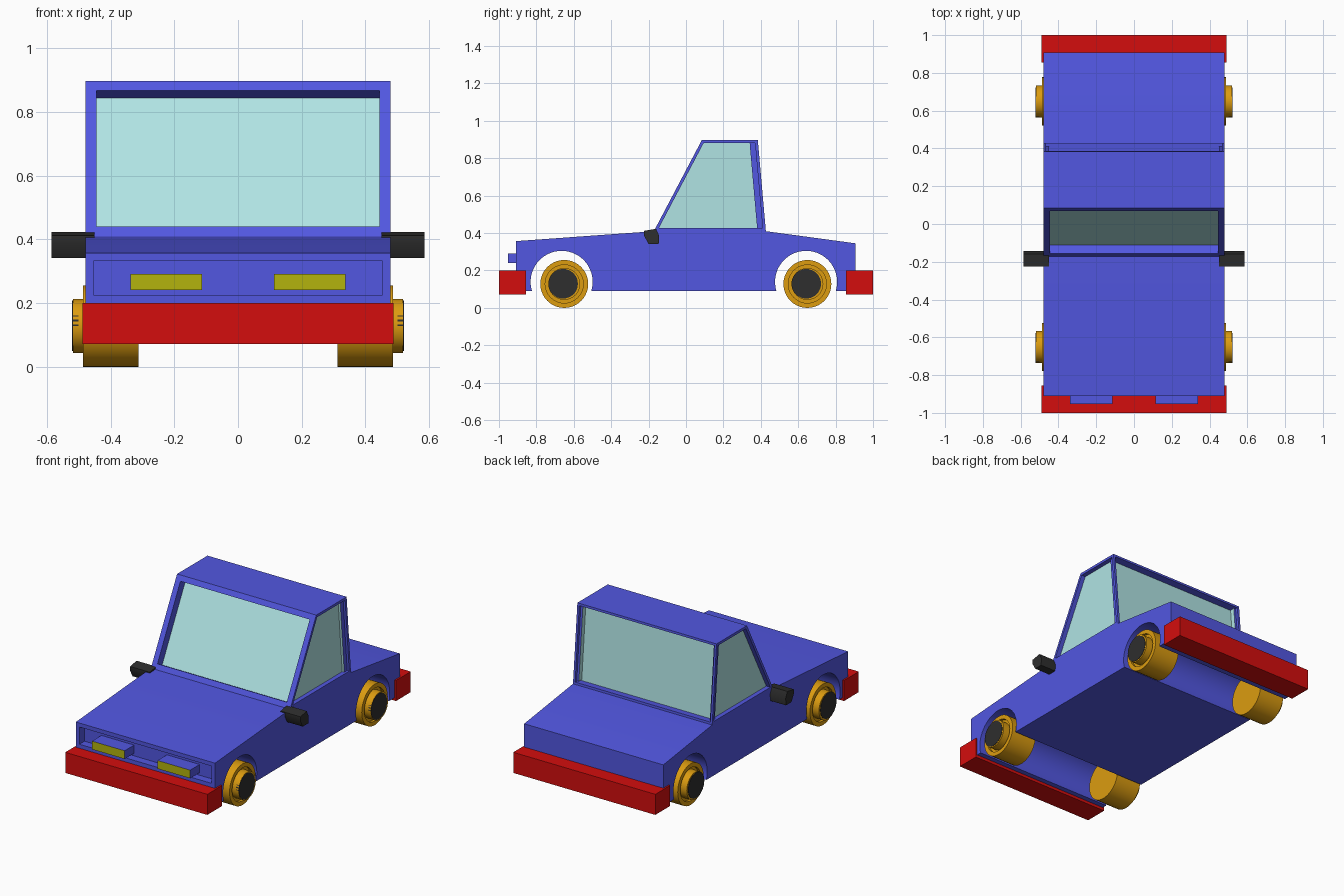
import bpy, bmesh
from math import sin, cos, pi, radians
from mathutils import Vector, Matrix

cube = bpy.data.objects.get("Cube")
if cube:
    bpy.data.objects.remove(cube, do_unlink=True)


def material(name, *srgb):
    color = [((c / 255 + 0.055) / 1.055) ** 2.4 for c in srgb] + [1]
    m = bpy.data.materials.new(name)
    m.use_nodes = True
    m.diffuse_color = color
    m.node_tree.nodes["Principled BSDF"].inputs["Base Color"].default_value = color
    return m


BLUE = material("blue paint", 82, 87, 225)
GLASS = material("pale glass", 176, 228, 228)
RED = material("red bumper", 212, 13, 13)
ORANGE = material("orange wheel", 220, 156, 16)
DARK = material("dark trim", 46, 46, 46)
YELLOW = material("yellow lamp", 180, 180, 13)


def finish(name, bm, mats):
    bmesh.ops.recalc_face_normals(bm, faces=bm.faces)
    mesh = bpy.data.meshes.new(name)
    bm.to_mesh(mesh)
    bm.free()
    for m in mats:
        mesh.materials.append(m)
    obj = bpy.data.objects.new(name, mesh)
    bpy.context.collection.objects.link(obj)
    bpy.ops.object.select_all(action="DESELECT")
    obj.select_set(True)
    bpy.context.view_layer.objects.active = obj
    bpy.ops.object.shade_smooth_by_angle(angle=radians(30))
    return obj


def prism(profile, x0, x1):
    """Extrude a (y, z) profile along x."""
    bm = bmesh.new()
    face = bm.faces.new([bm.verts.new((x0, y, z)) for y, z in profile])
    ext = bmesh.ops.extrude_face_region(bm, geom=[face])["geom"]
    verts = [v for v in ext if isinstance(v, bmesh.types.BMVert)]
    bmesh.ops.translate(bm, verts=verts, vec=(x1 - x0, 0, 0))
    bmesh.ops.recalc_face_normals(bm, faces=bm.faces)
    bm.normal_update()
    return bm


def rect(y0, y1, z0, z1):
    return [(y0, z0), (y1, z0), (y1, z1), (y0, z1)]


def facing(bm, direction):
    """The face that points most nearly in a direction."""
    return max(bm.faces, key=lambda f: f.normal.dot(Vector(direction)))


def recess(bm, face, margin, depth, mat=0):
    bmesh.ops.inset_individual(bm, faces=[face], thickness=margin, use_even_offset=True)
    bmesh.ops.inset_individual(bm, faces=[face], thickness=0, depth=-depth)
    face.material_index = mat


def arch(y, z=0.139, r=0.166, steps=32):
    """Wheel arch points from rear to front."""
    a0 = radians(-17.2)
    angles = [a0 + (pi - 2 * a0) * i / steps for i in range(steps + 1)]
    return [(y + r * cos(a), z + r * sin(a)) for a in angles]


# Lower body with wheel arches and a recessed nose panel
W = 0.479
profile = [(-0.91, 0.09), (-0.91, 0.2), (-0.91, 0.357), (-0.17, 0.41),
           (0.427, 0.41), (0.907, 0.345), (0.907, 0.09)]
profile += arch(0.642) + arch(-0.665)
bm = prism(profile, -W, W)
nose = [f for f in bm.faces if f.normal.y < -0.99 and f.calc_center_median().z > 0.2
        and f.calc_center_median().y < -0.9]
recess(bm, nose[0], 0.025, 0.05)
finish("body", bm, [BLUE])

# Cabin with recessed windows
bm = prism([(-0.172, 0.41), (0.085, 0.898), (0.384, 0.898), (0.427, 0.41)], -W, W)
windows = [(facing(bm, d), margin, depth) for d, margin, depth in (
    ((0, -1, 0), 0.034, 0.052), ((0, 1, 0), 0.014, 0.045),
    ((1, 0, 0), 0.016, 0.028), ((-1, 0, 0), 0.016, 0.028))]
for face, margin, depth in windows:
    recess(bm, face, margin, depth, 1)
finish("cabin", bm, [BLUE, GLASS])

# Bumpers
for name, y0, y1 in (("front_bumper", -1, -0.855), ("rear_bumper", 0.855, 1)):
    finish(name, prism(rect(y0, y1, 0.072, 0.2), -0.489, 0.489), [RED])

# Wheel section as (x, radius), turned about the axle
TIRE = [(0.313, 0), (0.313, 0.128), (0.487, 0.128), (0.487, 0.102), (0.47, 0.102),
        (0.47, 0.085), (0.519, 0.085), (0.519, 0)]


def wheel(name, side, y):
    bm = bmesh.new()
    verts = [bm.verts.new((side * x, y, 0.128 + r)) for x, r in TIRE]
    edges = [bm.edges.new(pair) for pair in zip(verts, verts[1:])]
    bmesh.ops.spin(bm, geom=verts + edges, cent=(0, y, 0.128), axis=(1, 0, 0),
                   angle=2 * pi, steps=40, use_duplicate=False)
    bmesh.ops.remove_doubles(bm, verts=bm.verts, dist=0.0005)
    finish(name, bm, [ORANGE])
    # Dark hub cap
    bm = bmesh.new()
    place = Matrix.Translation((side * 0.511, y - 0.006, 0.129)) @ Matrix.Rotation(pi / 2, 4, "Y")
    bmesh.ops.create_cone(bm, cap_ends=True, segments=32, radius1=0.079, radius2=0.079,
                          depth=0.02, matrix=place)
    finish(name + "_hub_cap", bm, [DARK])


MIRROR = [(-0.224, 0.412), (-0.16, 0.423), (-0.143, 0.385),
          (-0.146, 0.342), (-0.2, 0.342), (-0.224, 0.385)]

for label, s in (("left", 1), ("right", -1)):
    wheel("front_wheel_" + label, s, -0.651)
    wheel("rear_wheel_" + label, s, 0.649)
    # Side mirror
    finish("side_mirror_" + label, prism(MIRROR, s * 0.45, s * 0.586), [DARK])
    # Headlight box with a coloured lens face
    bm = prism(rect(-0.953, -0.855, 0.241, 0.292), s * 0.113, s * 0.338)
    facing(bm, (0, -1, 0)).material_index = 1
    finish("headlight_" + label, bm, [BLUE, YELLOW])
